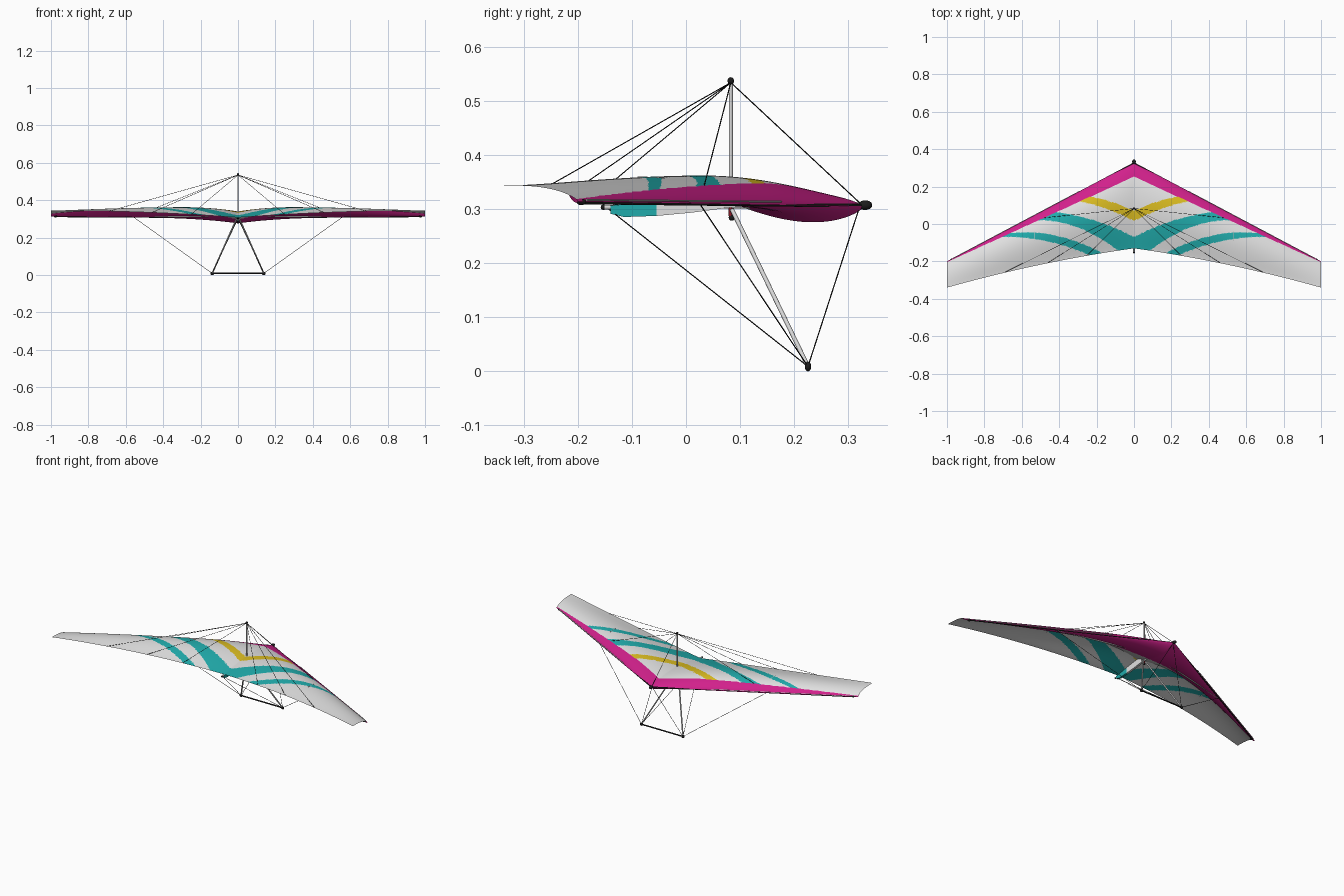
import bpy, bmesh, math
from mathutils import Vector

if "Cube" in bpy.data.objects:
    bpy.data.objects.remove(bpy.data.objects["Cube"])


def material(name, color):
    m = bpy.data.materials.new(name)
    m.diffuse_color = (*color, 1)
    m.use_nodes = True
    m.node_tree.nodes["Principled BSDF"].inputs["Base Color"].default_value = m.diffuse_color
    return m


WHITE = material("sail_white", (0.75, 0.75, 0.75))
PINK = material("pink", (0.64, 0.015, 0.26))
TEAL = material("teal", (0.015, 0.41, 0.41))
YELLOW = material("yellow", (0.70, 0.50, 0.015))
BLACK = material("black", (0.012, 0.012, 0.012))
SILVER = material("silver", (0.68, 0.68, 0.68))
RED = material("dark_red", (0.25, 0.01, 0.02))


def finish(name, bm, mats):
    me = bpy.data.meshes.new(name)
    bm.to_mesh(me)
    bm.free()
    for m in mats:
        me.materials.append(m)
    ob = bpy.data.objects.new(name, me)
    bpy.context.collection.objects.link(ob)
    bpy.context.view_layer.objects.active = ob
    ob.select_set(True)
    bpy.ops.object.shade_smooth_by_angle(angle=math.radians(40))
    ob.select_set(False)
    return ob


def tube(name, a, b, r, mat, sides=10):
    a, b = Vector(a), Vector(b)
    d = b - a
    bm = bmesh.new()
    bmesh.ops.create_cone(bm, cap_ends=True, segments=sides, radius1=r, radius2=r, depth=d.length)
    ob = finish(name, bm, [mat])
    ob.rotation_euler = d.to_track_quat('Z', 'Y').to_euler()
    ob.location = (a + b) / 2
    return ob


def ball(name, loc, size, mat):
    bm = bmesh.new()
    bmesh.ops.create_uvsphere(bm, u_segments=16, v_segments=10, radius=1)
    bmesh.ops.scale(bm, vec=size, verts=bm.verts)
    bmesh.ops.translate(bm, vec=loc, verts=bm.verts)
    return finish(name, bm, [mat])


# Sail shape: x is the distance from the centre, s the fraction of the chord
def lead_y(x):
    return 0.33 - 0.53 * x


def trail_y(x):
    return -0.13 - 0.21 * x + 0.07 * x * (1 - x)


def lead_z(x):
    return 0.306 + 0.009 * x


def upper_z(x, s):
    root = max(0, 1 - x / 0.3) ** 2
    camber = 0.053 - 0.041 * x ** 1.6 - 0.020 * root
    p, q = 0.7 + 0.1 * root, 1.2 - 0.1 * root
    peak = p / (p + q)
    hump = s ** p * (1 - s) ** q / (peak ** p * (1 - peak) ** q)
    trail_z = 0.308 + 0.037 * (1 - (1 - x) ** 2)
    return lead_z(x) * (1 - s) + trail_z * s + camber * hump


# The lower skin is deep at the nose and narrows towards the tips
def pink_end(x):
    return 0.12 + 0.33 * (1 - x) ** 0.5


def lower_end(x):
    return pink_end(x) + 0.2 * (1 - x) ** 3


def lower_z(x, s):
    end = lower_end(x)
    t = s / end
    belly = 0.003 + 0.030 * (1 - x) ** 4
    rise = t * t * (upper_z(x, end) - 0.0005 - lead_z(x))
    return lead_z(x) + rise - belly * math.sin(math.pi * t ** 0.7)


# Sail pattern, chosen from the place of each face
def pattern(x, y):
    x = abs(x)
    if y > 0.253 - 0.457 * x:
        return 1
    if abs(y - (0.043 + 0.5 * x - 0.6 * x * x)) < 0.027 - 0.035 * x and x < 0.32:
        return 3
    if -0.215 + 0.93 * x - 0.92 * x * x < y < -0.07 + 0.52 * x - 0.48 * x * x and x < 0.55:
        return 2
    if -0.069 - 0.5 * (x - 0.68) ** 2 < y < -0.045 - 0.66 * (x - 0.58) ** 2:
        return 2
    return 0


def lower_pattern(x, y):
    a = abs(x)
    if (lead_y(a) - y) / (lead_y(a) - trail_y(a)) < pink_end(a):
        return 1
    return 2 if pattern(x, y) == 2 else 0


def surface(name, nx, ns, s_end, height, mats, rule):
    bm = bmesh.new()
    rows = []
    for i in range(-nx, nx + 1):
        x = abs(i) / nx
        row = []
        for j in range(ns + 1):
            s = s_end(x) * (j / ns) ** 1.3
            y = lead_y(x) * (1 - s) + trail_y(x) * s
            row.append(bm.verts.new((i / nx, y, height(x, s))))
        rows.append(row)
    for r0, r1 in zip(rows, rows[1:]):
        for j in range(ns):
            f = bm.faces.new((r0[j], r0[j + 1], r1[j + 1], r1[j]))
            c = f.calc_center_median()
            f.material_index = rule(c.x, c.y)
    return finish(name, bm, mats)


surface("sail_upper", 170, 100, lambda x: 1.0, upper_z, [WHITE, PINK, TEAL, YELLOW], pattern)
surface("sail_lower", 120, 50, lower_end, lower_z, [WHITE, PINK, TEAL], lower_pattern)

# Keel pocket: a thin upright sleeve hanging from the middle of the sail
bm = bmesh.new()
bottom = [(0.07, 0.302), (0.01, 0.294), (-0.055, 0.288), (-0.115, 0.286), (-0.14, 0.292)]
rings = []
for y, z in bottom:
    s = min(1, (0.33 - y) / 0.46)
    top = upper_z(0, s) - 0.001
    rings.append([bm.verts.new(v) for v in
                  ((-0.006, y, top), (-0.006, y, z), (0.006, y, z), (0.006, y, top))])
for a, b in zip(rings, rings[1:]):
    for i in range(4):
        f = bm.faces.new((a[i], a[(i + 1) % 4], b[(i + 1) % 4], b[i]))
        f.material_index = 1 if f.calc_center_median().y < -0.056 else 0
bmesh.ops.recalc_face_normals(bm, faces=bm.faces)
finish("keel_pocket", bm, [WHITE, TEAL])

# Keel, nose cap and kingpost
tube("keel", (0, -0.155, 0.304), (0, 0.33, 0.308), 0.0045, SILVER)
ball("nose_cap", (0, 0.332, 0.308), (0.010, 0.013, 0.009), BLACK)
ball("keel_cap", (0, -0.153, 0.304), (0.005, 0.005, 0.005), BLACK)
tube("kingpost", (0, 0.083, 0.304), (0, 0.083, 0.537), 0.0038, SILVER)
ball("kingpost_cap", (0, 0.083, 0.538), (0.006, 0.006, 0.007), BLACK)

# Hang strap below the keel
tube("hang_strap", (0, 0.083, 0.288), (0, 0.083, 0.305), 0.004, RED)
ball("hang_hook", (0, 0.085, 0.285), (0.005, 0.006, 0.006), BLACK)

# Control frame, spars and rigging
TOP = (0, 0.083, 0.535)
tube("base_bar", (-0.138, 0.226, 0.009), (0.138, 0.226, 0.009), 0.0038, BLACK)
for side, k in (("left", -1), ("right", 1)):
    corner = (0.138 * k, 0.226, 0.009)
    joint = (0.56 * k, lead_y(0.56) - 0.008, 0.311)
    tube(side + "_leading_spar", (0, 0.326, 0.307), (0.98 * k, -0.194, 0.313), 0.0035, BLACK)
    tube(side + "_outer_spar", (0.29 * k, lead_y(0.29), 0.3145), (0.97 * k, lead_y(0.97), 0.3175),
         0.0017, SILVER, 8)
    ball(side + "_spar_cap", (0.975 * k, -0.194, 0.314), (0.009, 0.009, 0.006), BLACK)
    tube(side + "_cross_spar", (0, 0.15, 0.314), joint, 0.0035, SILVER)
    tube(side + "_upright", (0.008 * k, 0.085, 0.300), corner, 0.004, SILVER)
    ball(side + "_bar_corner", corner, (0.010, 0.006, 0.009), BLACK)
    # Short strut lying on the sail
    ends = [(0.53 * k, y, upper_z(0.53, (lead_y(0.53) - y) / (lead_y(0.53) - trail_y(0.53))))
            for y in (-0.04, -0.09)]
    tube(side + "_sail_strut", ends[0], ends[1], 0.002, SILVER, 6)
    ends = {"front": (0, 0.322, 0.306), "side": joint, "rear": (0, -0.145, 0.302)}
    for label, end in ends.items():
        tube(f"{side}_lower_{label}_wire", corner, end, 0.0011, BLACK, 6)
    tube(side + "_upper_side_wire", TOP, joint, 0.0011, BLACK, 6)
    for n, x in enumerate((0.25, 0.46, 0.69)):
        end = (x * k, trail_y(x) + 0.002, upper_z(x, 0.99))
        tube(f"{side}_trailing_wire_{n + 1}", TOP, end, 0.0011, BLACK, 6)
tube("upper_front_wire", TOP, (0, 0.322, 0.312), 0.0011, BLACK, 6)
